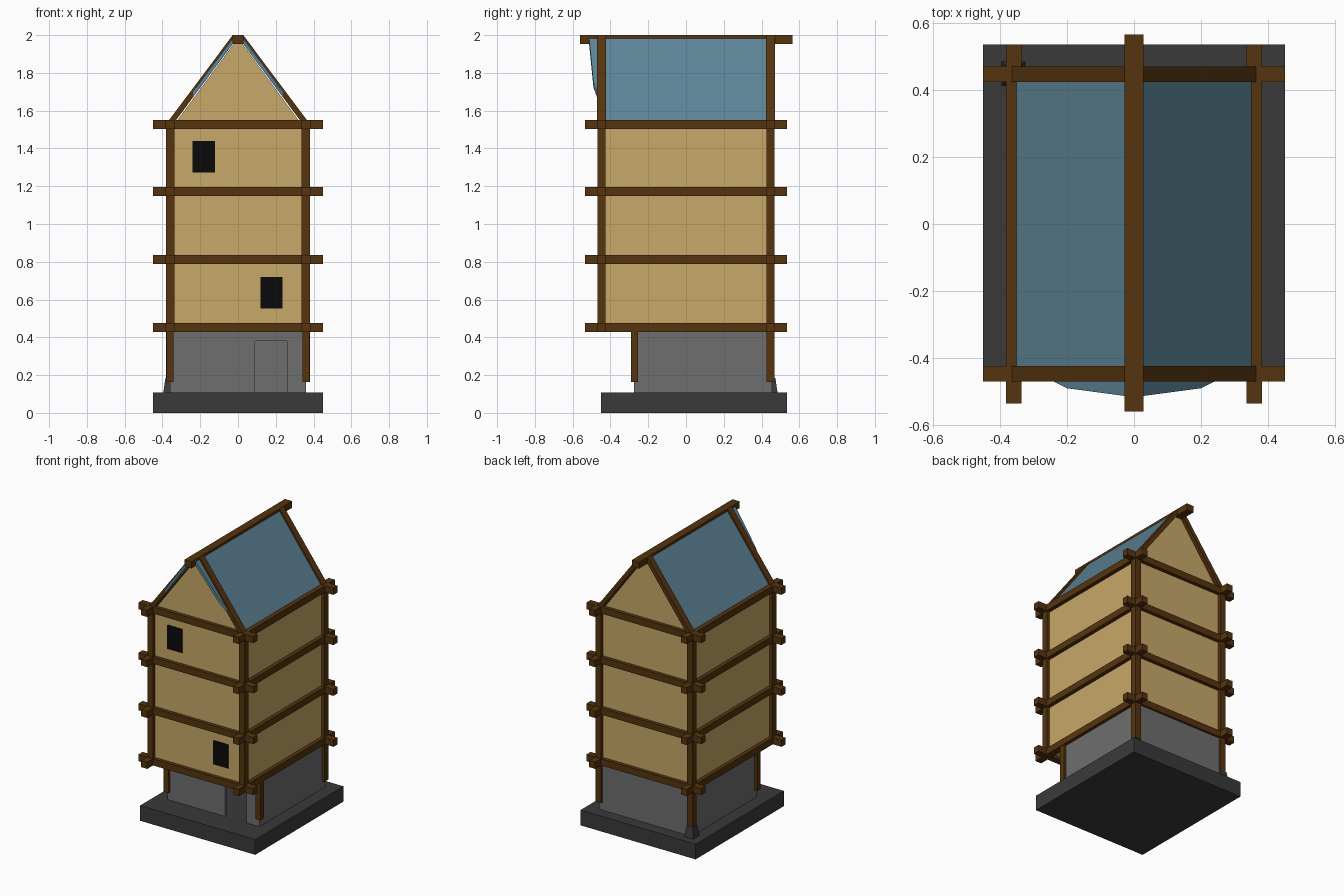
import bpy

if "Cube" in bpy.data.objects:
    bpy.data.objects.remove(bpy.data.objects["Cube"])


def material(name, rgb):
    m = bpy.data.materials.new(name)
    m.diffuse_color = (*rgb, 1)
    m.use_nodes = True
    m.node_tree.nodes["Principled BSDF"].inputs["Base Color"].default_value = m.diffuse_color
    return m


WOOD = material("dark wood", (0.091, 0.034, 0.0045))
PLASTER = material("ochre plaster", (0.578, 0.392, 0.138))
STONE = material("grey stone", (0.156, 0.156, 0.156))
BASE = material("dark stone", (0.042, 0.042, 0.042))
SLATE = material("blue roof", (0.108, 0.230, 0.305))
GLASS = material("black window", (0.003, 0.003, 0.003))


def prism(name, mat, loop_a, loop_b):
    """Solid between two matching 3D loops."""
    n = len(loop_a)
    faces = [tuple(range(n)), tuple(reversed(range(n, 2 * n)))]
    faces += [(i, i + n, (i + 1) % n + n, (i + 1) % n) for i in range(n)]
    me = bpy.data.meshes.new(name)
    me.from_pydata(list(loop_a) + list(loop_b), [], faces)
    # keep normals pointing outwards
    import bmesh
    bm = bmesh.new()
    bm.from_mesh(me)
    bmesh.ops.recalc_face_normals(bm, faces=bm.faces)
    bm.to_mesh(me)
    bm.free()
    me.materials.append(mat)
    ob = bpy.data.objects.new(name, me)
    bpy.context.collection.objects.link(ob)
    return ob


def box(name, mat, x, y, z):
    rect = [(x[0], y[0]), (x[1], y[0]), (x[1], y[1]), (x[0], y[1])]
    return prism(name, mat, [(*p, z[0]) for p in rect], [(*p, z[1]) for p in rect])


def profile_xz(name, mat, pts, y0, y1):
    return prism(name, mat, [(x, y0, z) for x, z in pts], [(x, y1, z) for x, z in pts])


def around(c, h):
    return (c - h, c + h)


# Base slab
box("base_slab", BASE, (-0.45, 0.45), (-0.45, 0.535), (0, 0.108))

# Stone ground floor, hollow with an open doorway
zs = (0.108, 0.435)
box("stone_wall_left", STONE, (-0.36, -0.34), (-0.275, 0.455), zs)
box("stone_wall_right", STONE, (0.34, 0.36), (-0.275, 0.455), zs)
box("stone_wall_back", STONE, (-0.34, 0.34), (0.435, 0.455), zs)
box("stone_front_left", STONE, (-0.34, 0.09), (-0.275, -0.255), zs)
box("stone_front_right", STONE, (0.26, 0.34), (-0.275, -0.255), zs)
box("stone_door_lintel", STONE, (0.09, 0.26), (-0.275, -0.255), (0.38, 0.435))

# Plastered upper storeys with gable top
SLOPE = 1.34
profile_xz("upper_walls", PLASTER,
           [(-0.355, 0.45), (0.355, 0.45), (0.355, 1.53), (0.335, 1.53),
            (0, 1.985), (-0.335, 1.53), (-0.355, 1.53)], -0.445, 0.445)

# Windows
box("upper_window", GLASS, (-0.24, -0.123), (-0.45, -0.444), (1.272, 1.44))
box("lower_window", GLASS, (0.12, 0.236), (-0.45, -0.444), (0.552, 0.72))

# Floor beams crossing at the corners
for i, z in enumerate((0.453, 0.813, 1.172, 1.527)):
    for s in (-1, 1):
        box(f"cross_beam_{i}", WOOD, (-0.45, 0.45), around(s * 0.447, 0.0235), around(z, 0.0235))
        box(f"side_beam_{i}", WOOD, around(s * 0.359, 0.0235), (-0.535, 0.535), around(z, 0.0235))

for s in (-1, 1):
    # Corner posts
    box("front_post", WOOD, around(s * 0.358, 0.022), around(-0.447, 0.022), (0.44, 1.54))
    box("back_post", WOOD, around(s * 0.358, 0.022), around(0.447, 0.022), (0.163, 1.54))
    box("lower_front_post", WOOD, around(s * 0.36, 0.019), around(-0.272, 0.019), (0.163, 0.44))
    # Gable rafters
    for y in (-0.447, 0.447):
        profile_xz("rafter", WOOD,
                   [(s * x, z) for x, z in ((0.365, 1.55), (0.028, 2.0), (0, 2.0),
                                            (0, 1.99), (0.328, 1.55))], y - 0.0235, y + 0.0235)
    # Roof panel with a pointed front overhang
    edge = [(0.02, -0.514), (0.20, -0.49), (0.25, -0.465), (0.36, -0.45),
            (0.36, 0.45), (0.02, 0.45)]
    prism("roof_panel", SLATE,
          [(s * x, y, 2.02 - SLOPE * x) for x, y in edge],
          [(s * x, y, 1.99 - SLOPE * x) for x, y in edge])

# Ridge beam
box("ridge_beam", WOOD, (-0.028, 0.028), (-0.56, 0.565), (1.953, 2.0))

# Tapered footing stone under the back left post
def square(h, z):
    return [(-0.36 + a * h, 0.449 + b * h, z) for a, b in ((-1, -1), (1, -1), (1, 1), (-1, 1))]


prism("post_footing", BASE, square(0.036, 0.105), square(0.024, 0.185))
